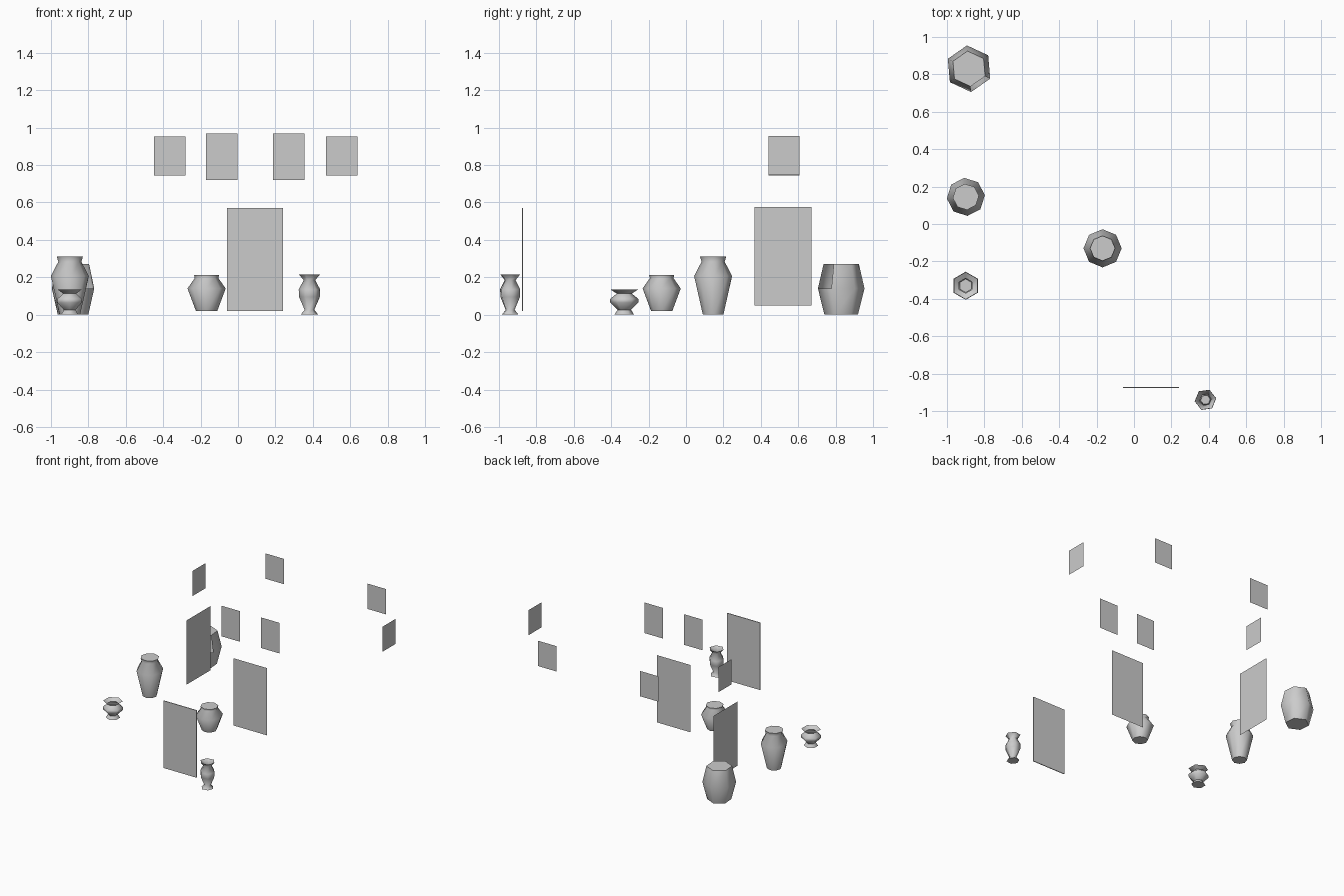
import bpy, bmesh, math

if "Cube" in bpy.data.objects:
    bpy.data.objects.remove(bpy.data.objects["Cube"])


def make_object(name, bm):
    me = bpy.data.meshes.new(name)
    bm.to_mesh(me)
    bm.free()
    ob = bpy.data.objects.new(name, me)
    bpy.context.collection.objects.link(ob)
    return ob


def panel(name, axis, at, lo, hi, z0, z1):
    """Flat upright rectangle; axis is the direction it runs along."""
    bm = bmesh.new()
    corners = [(lo, z0), (hi, z0), (hi, z1), (lo, z1)]
    pts = [(s, at, z) if axis == 'x' else (at, s, z) for s, z in corners]
    bm.faces.new([bm.verts.new(p) for p in pts])
    return make_object(name, bm)


def vase(name, x, y, sides, phase, profile, lid=False, gap=None):
    """Lathe a (radius, height) profile with few sides."""
    bm = bmesh.new()
    rings = []
    for r, z in profile:
        ring = []
        for i in range(sides):
            a = math.radians(phase) + 2 * math.pi * i / sides
            ring.append(bm.verts.new((x + r * math.cos(a), y + r * math.sin(a), z)))
        rings.append(ring)
    for k, (low, up) in enumerate(zip(rings, rings[1:])):
        for i in range(sides):
            if (k, i) == gap:
                continue
            j = (i + 1) % sides
            bm.faces.new((low[i], low[j], up[j], up[i]))
    bm.faces.new(rings[0][::-1])
    if lid:
        bm.faces.new(rings[-1])
    ob = make_object(name, bm)
    bpy.ops.object.select_all(action='DESELECT')
    ob.select_set(True)
    bpy.context.view_layer.objects.active = ob
    bpy.ops.object.shade_smooth_by_angle(angle=math.radians(65))


# Doors: a thin front slab and two flat panels
slab = panel("front_door", 'x', -0.875, -0.06, 0.24, 0.02, 0.57)
solid = slab.modifiers.new("thickness", 'SOLIDIFY')
solid.thickness = 0.006
solid.offset = 0
panel("middle_door", 'x', 0.03, -0.06, 0.24, 0.02, 0.57)
panel("side_door", 'y', -0.72, 0.365, 0.67, 0.05, 0.575)

# Windows: tall pair in the middle, smaller ones at the back and sides
for i, x in enumerate((-0.17, 0.187)):
    panel(f"middle_window_{i + 1}", 'x', 0.03, x, x + 0.168, 0.72, 0.97)
for i, x in enumerate((-0.45, 0.47)):
    panel(f"back_window_{i + 1}", 'x', 1.0, x, x + 0.168, 0.745, 0.952)
panel("left_window", 'y', -0.72, 0.44, 0.608, 0.745, 0.95)
panel("right_window", 'y', 1.0, 0.44, 0.608, 0.75, 0.955)

# Closed jars
vase("barrel_jar", -0.882, 0.83, 6, 35,
     [(0.09, 0.0), (0.125, 0.14), (0.095, 0.27)], lid=True, gap=(1, 4))
vase("tall_jar", -0.899, 0.145, 8, 95,
     [(0.055, 0.0), (0.102, 0.207), (0.062, 0.283), (0.07, 0.31)], lid=True)
vase("round_jar", -0.168, -0.13, 8, 90,
     [(0.057, 0.02), (0.102, 0.14), (0.063, 0.196), (0.067, 0.213)], lid=True)

# Open flared vases
vase("wide_vase", -0.9, -0.33, 6, 90,
     [(0.053, 0.0), (0.036, 0.026), (0.075, 0.065), (0.075, 0.085),
      (0.04, 0.113), (0.073, 0.134)])
vase("slim_vase", 0.382, -0.94, 6, 8,
     [(0.048, 0.0), (0.026, 0.026), (0.056, 0.095), (0.058, 0.135),
      (0.031, 0.185), (0.057, 0.215)])
